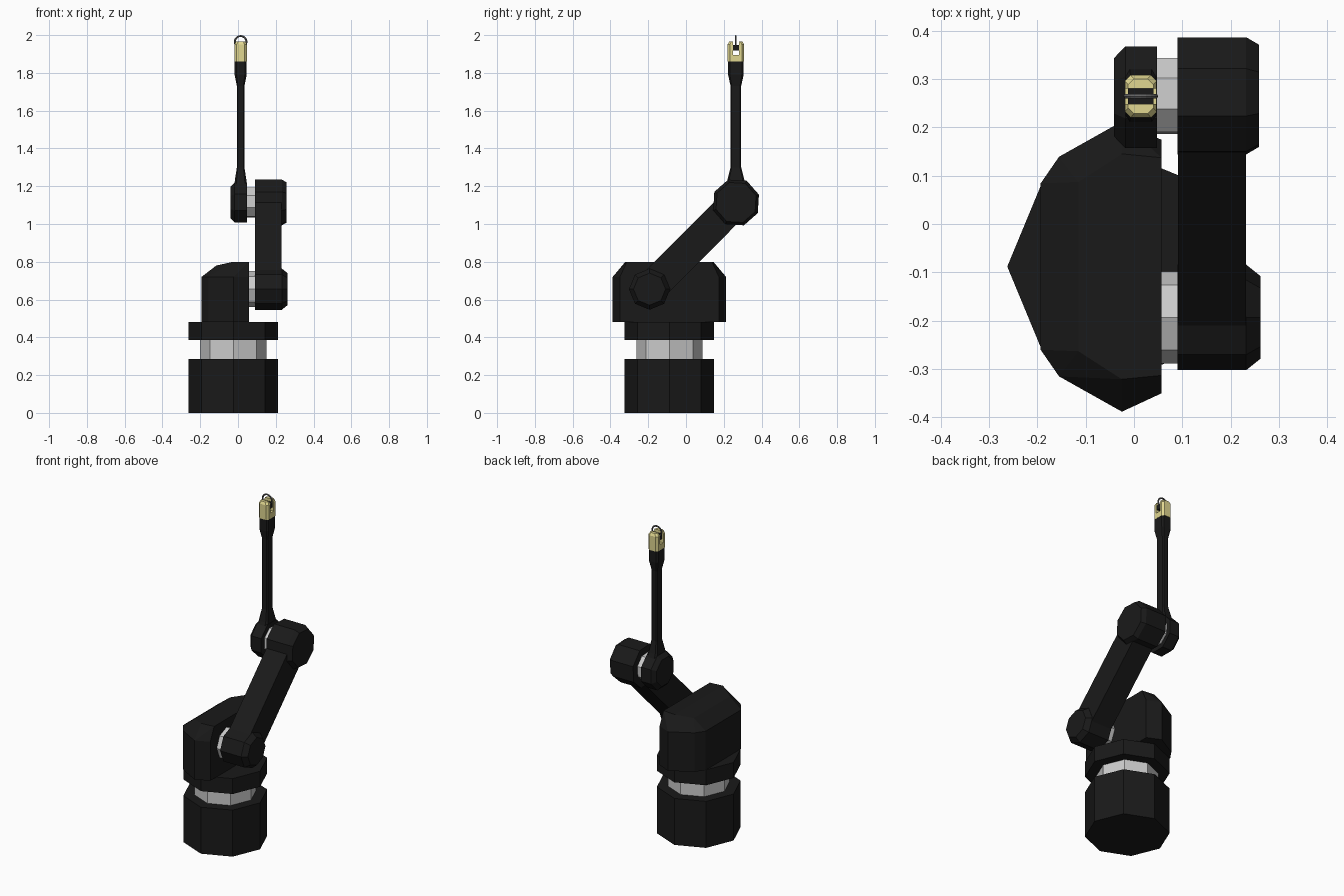
import bpy, bmesh
from math import sin, cos, pi, radians
from mathutils import Vector

if "Cube" in bpy.data.objects:
    bpy.data.objects.remove(bpy.data.objects["Cube"])


def material(name, col):
    m = bpy.data.materials.new(name)
    m.diffuse_color = (*col, 1)
    m.use_nodes = True
    m.node_tree.nodes["Principled BSDF"].inputs["Base Color"].default_value = m.diffuse_color
    return m


BLACK = material("black", (0.01, 0.01, 0.01))
YELLOW = material("pale_yellow", (0.75, 0.68, 0.28))
STEEL = material("dark_steel", (0.12, 0.12, 0.12))


def finish(name, bm, mat):
    bmesh.ops.recalc_face_normals(bm, faces=bm.faces)
    me = bpy.data.meshes.new(name)
    bm.to_mesh(me)
    bm.free()
    ob = bpy.data.objects.new(name, me)
    bpy.context.collection.objects.link(ob)
    if mat:
        me.materials.append(mat)
    return ob


def loft(name, rings, mat=None):
    """Skin matching rings of points and cap both ends."""
    bm = bmesh.new()
    vs = [[bm.verts.new(p) for p in r] for r in rings]
    n = len(vs[0])
    for a, b in zip(vs, vs[1:]):
        for i in range(n):
            j = (i + 1) % n
            bm.faces.new((a[i], a[j], b[j], b[i]))
    bm.faces.new(vs[0])
    bm.faces.new(vs[-1])
    return finish(name, bm, mat)


def hull(name, pts, mat=None):
    bm = bmesh.new()
    for p in pts:
        bm.verts.new(p)
    bmesh.ops.convex_hull(bm, input=bm.verts)
    bmesh.ops.dissolve_limit(bm, angle_limit=0.02, verts=bm.verts, edges=bm.edges)
    return finish(name, bm, mat)


def octagon(r, turn=0):
    return [(r * cos(i * pi / 4 + radians(turn)), r * sin(i * pi / 4 + radians(turn)))
            for i in range(8)]


def drum_z(name, z0, z1, r, mat=None):
    loft(name, [[(CX + a, CY + b, z) for a, b in octagon(r)] for z in (z0, z1)], mat)


def drum_x(name, centre, profile, turn=0, mat=None):
    """Octagonal drum along x; profile is (x, radius) pairs."""
    loft(name, [[(x, centre[0] + a, centre[1] + b) for a, b in octagon(r, turn)]
                for x, r in profile], mat)


def slab(z, hx, hy, cut):
    """Rectangle with cut corners on the tool axis."""
    q = [(hx, hy - cut), (hx - cut, hy), (cut - hx, hy), (-hx, hy - cut),
         (-hx, cut - hy), (cut - hx, -hy), (hx - cut, -hy), (hx, cut - hy)]
    return [(TX + a, TY + b, z) for a, b in q]


CX, CY = -0.025, -0.088          # base axis
TX, TY = 0.014, 0.264            # tool axis
SHOULDER, ELBOW = (-0.193, 0.655), (0.265, 1.114)

# Pedestal
drum_z("base", 0, 0.286, 0.237, BLACK)
drum_z("base_bearing", 0.286, 0.385, 0.175)
drum_z("turntable", 0.385, 0.48, 0.237, BLACK)

# Turret: faceted hood with a flat side towards the arm
half = [(0.082, 0.262), (0, 0.3), (-0.13, 0.227), (-0.168, 0.172)]
pts = []
for s in (-1, 1):
    for z in (0.48, 0.72):
        pts += [(CX + x, CY + s * y, z) for x, y in half]
    pts += [(CX + 0.082, CY + s * 0.225, 0.8), (CX, CY + s * 0.233, 0.8),
            (CX - 0.09, CY + s * 0.175, 0.78)]
hull("turret", pts, BLACK)

# Shoulder and elbow joints
drum_x("shoulder_bearing", SHOULDER, [(0.05, 0.095), (0.095, 0.095)])
drum_x("shoulder_cap", SHOULDER, [(0.09, 0.109), (0.232, 0.109), (0.262, 0.085)], 0, BLACK)
drum_x("elbow_bearing", ELBOW, [(0.04, 0.083), (0.095, 0.083)], 19)
drum_x("elbow_cap", ELBOW, [(0.09, 0.128), (0.232, 0.128), (0.258, 0.112)], 19, BLACK)

# Upper arm beam between the two joints
d = (Vector(ELBOW) - Vector(SHOULDER)).normalized() * 0.084
ends = [(c[0] + s * -d.y, c[1] + s * d.x) for c, s in
        ((SHOULDER, 1), (ELBOW, 1), (ELBOW, -1), (SHOULDER, -1))]
loft("upper_arm", [[(x, y, z) for y, z in ends] for x in (0.0905, 0.2315)], BLACK)

# Forearm hub and rod
drum_x("forearm_hub", (0.262, 1.114), [(-0.041, 0.088), (-0.018, 0.114), (0.048, 0.114)],
       22.5, BLACK)
loft("forearm", [slab(z, hx, hy, hx * 0.3) for z, hx, hy in
                 [(1.17, 0.033, 0.07), (1.23, 0.031, 0.046), (1.3, 0.02, 0.028),
                  (1.73, 0.02, 0.028), (1.79, 0.032, 0.041), (1.86, 0.032, 0.041)]], BLACK)

# Tool head: yellow fork with rounded cheeks
loft("tool_base", [slab(1.86, 0.033, 0.044, 0.012), slab(1.895, 0.033, 0.044, 0.012)], YELLOW)
for s, side in ((-1, "front"), (1, "back")):
    rings = []
    for z, hx, y1 in [(1.89, 0.033, 0.044), (1.95, 0.033, 0.044), (1.965, 0.026, 0.036)]:
        plan = [(-hx, 0.016), (hx, 0.016), (hx, y1 - 0.012), (hx - 0.012, y1),
                (0.012 - hx, y1), (-hx, y1 - 0.012)]
        rings.append([(TX + a, TY + s * b, z) for a, b in plan])
    loft(side + "_tool_cheek", rings, YELLOW)

# Dark block in the slot and the steel loop it holds
loft("loop_holder", [[(TX + a * 0.026, TY + b * 0.017, z) for a, b in
                      ((-1, -1), (1, -1), (1, 1), (-1, 1))] for z in (1.918, 1.948)], BLACK)
bpy.ops.mesh.primitive_torus_add(major_segments=20, minor_segments=6, major_radius=0.031,
                                 minor_radius=0.005, location=(TX, TY, 1.964),
                                 rotation=(pi / 2, 0, 0))
loop = bpy.context.object
loop.name = "steel_loop"
loop.data.materials.append(STEEL)
